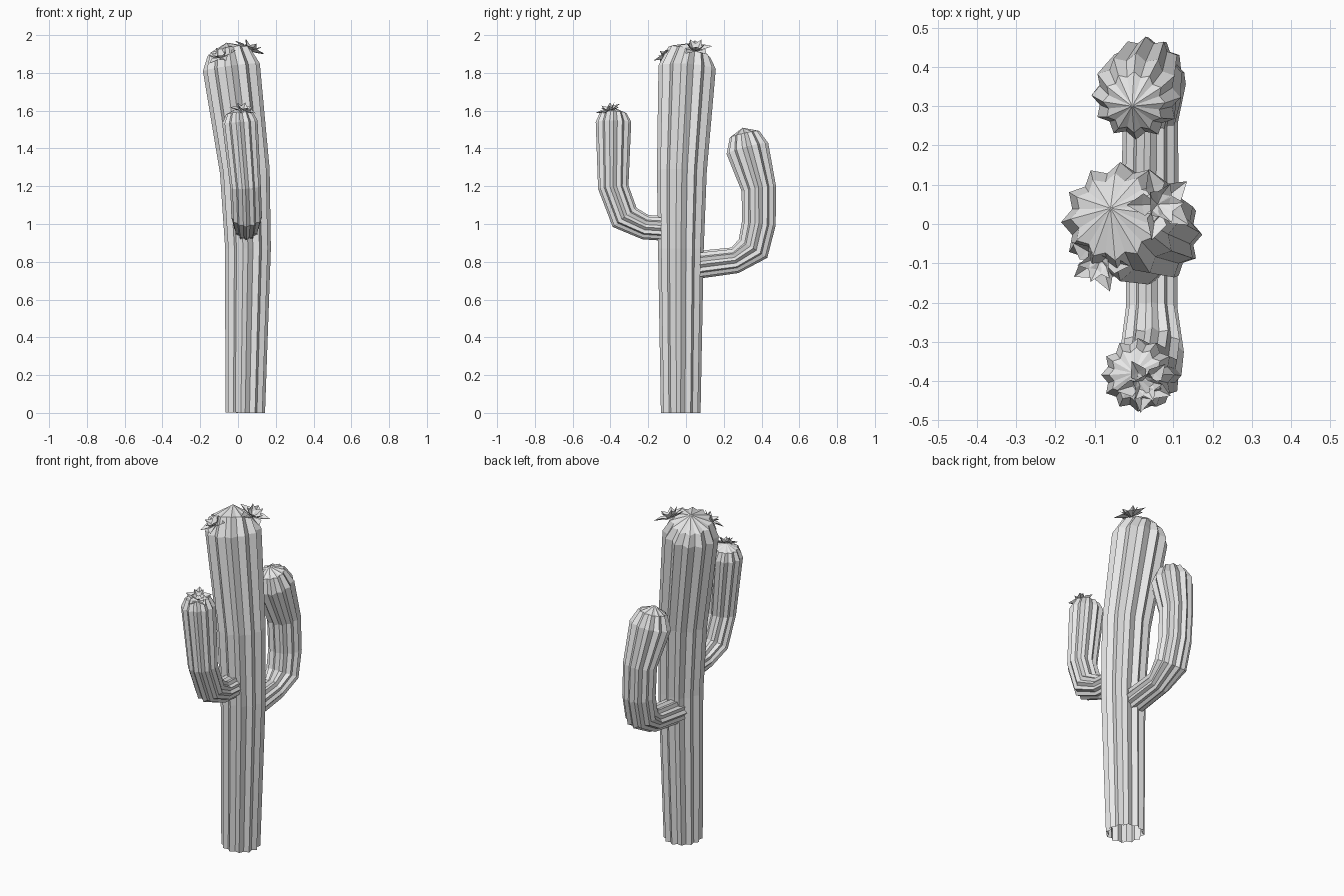
import bpy, bmesh, math
from mathutils import Vector

cube = bpy.data.objects.get("Cube")
if cube:
    bpy.data.objects.remove(cube, do_unlink=True)

mat = bpy.data.materials.new("plain grey")
mat.use_nodes = True
grey = (0.8, 0.8, 0.8, 1)
mat.diffuse_color = grey
mat.node_tree.nodes["Principled BSDF"].inputs["Base Color"].default_value = grey

RIBS = 12


def finish(name, bm):
    mesh = bpy.data.meshes.new(name)
    bm.to_mesh(mesh)
    bm.free()
    mesh.materials.append(mat)
    obj = bpy.data.objects.new(name, mesh)
    bpy.context.collection.objects.link(obj)
    return obj


def ribbed_stem(name, path, tip, groove=0.84):
    """Sweep a scalloped section along (x, y, z, radius) and close it with a fan."""
    bm = bmesh.new()
    centres = [Vector(p[:3]) for p in path] + [Vector(tip)]
    rings = []
    n = RIBS * 2
    for i, p in enumerate(path):
        t = (centres[i + 1] - centres[max(i - 1, 0)]).normalized()
        u = Vector((1, 0, 0))
        u = (u - t * t.dot(u)).normalized()
        v = t.cross(u)
        ring = []
        for k in range(n):
            a = math.tau * k / n
            r = p[3] * (groove if k % 2 else 1)
            ring.append(bm.verts.new(centres[i] + r * (u * math.cos(a) + v * math.sin(a))))
        rings.append(ring)
    for a, b in zip(rings, rings[1:]):
        for k in range(n):
            j = (k + 1) % n
            bm.faces.new((a[k], a[j], b[j], b[k]))
    top = bm.verts.new(tip)
    for k in range(n):
        bm.faces.new((rings[-1][k], rings[-1][(k + 1) % n], top))
    return finish(name, bm)


def flower(name, centre, normal, size, turn):
    """Two whorls of folded pointed petals: a wide outer one and an upright inner one."""
    bm = bmesh.new()
    # reach, tip height, half width, middle height, turn offset
    for reach, rise, half, mid, offset in ((1, 0.2, 0.3, 0.24, 0), (0.55, 0.52, 0.22, 0.3, 0.5)):
        for k in range(5):
            a = turn + math.tau * (k + offset) / 5
            out = Vector((math.cos(a), math.sin(a), 0))
            side = Vector((-out.y, out.x, 0))
            up = Vector((0, 0, 1))
            base = bm.verts.new(Vector())
            tip = bm.verts.new(out * reach + up * rise)
            fold = bm.verts.new(out * reach * 0.5 + up * (mid - 0.16))
            for s in (-1, 1):
                edge = bm.verts.new(out * reach * 0.5 + side * half * s + up * mid)
                bm.faces.new((base, fold, edge) if s > 0 else (fold, base, edge))
                bm.faces.new((fold, tip, edge) if s > 0 else (tip, fold, edge))
    obj = finish(name, bm)
    obj.location = centre
    obj.rotation_euler = Vector(normal).to_track_quat('Z', 'Y').to_euler()
    obj.scale = (size,) * 3
    return obj


# Leaning trunk, open at the foot
ribbed_stem("trunk", [
    (0.038, -0.028, 0, 0.105),
    (0.053, -0.027, 0.87, 0.121),
    (0.036, -0.022, 1.28, 0.132),
    (-0.035, 0.006, 1.83, 0.152),
    (-0.048, 0.018, 1.91, 0.115),
], (-0.06, 0.04, 1.96))

# Front arm, bent upward
ribbed_stem("front_arm", [
    (0.045, -0.08, 0.975, 0.066),
    (0.045, -0.215, 0.983, 0.066),
    (0.046, -0.325, 1.035, 0.081),
    (0.04, -0.385, 1.195, 0.081),
    (0.01, -0.384, 1.54, 0.094),
    (0.006, -0.384, 1.59, 0.07),
], (0, -0.38, 1.615))

# Back arm, bent upward and curling in at the head
ribbed_stem("back_arm", [
    (0.04, 0.03, 0.78, 0.074),
    (0.042, 0.26, 0.808, 0.07),
    (0.042, 0.355, 0.87, 0.09),
    (0.038, 0.385, 1.0, 0.09),
    (0.03, 0.386, 1.185, 0.092),
    (0.005, 0.325, 1.4, 0.114),
    (0, 0.31, 1.475, 0.08),
], (-0.005, 0.3, 1.51))

# Blossoms on the trunk and the front arm
flower("trunk_flower_left", (0.06, 0.05, 1.915), (0.45, 0.05, 1), 0.095, 1.5)
flower("trunk_flower_right", (-0.085, -0.09, 1.88), (-0.4, -0.55, 1), 0.085, 0.6)
flower("front_arm_flower", (0.025, -0.405, 1.595), (0.2, -0.35, 1), 0.075, 0.3)
